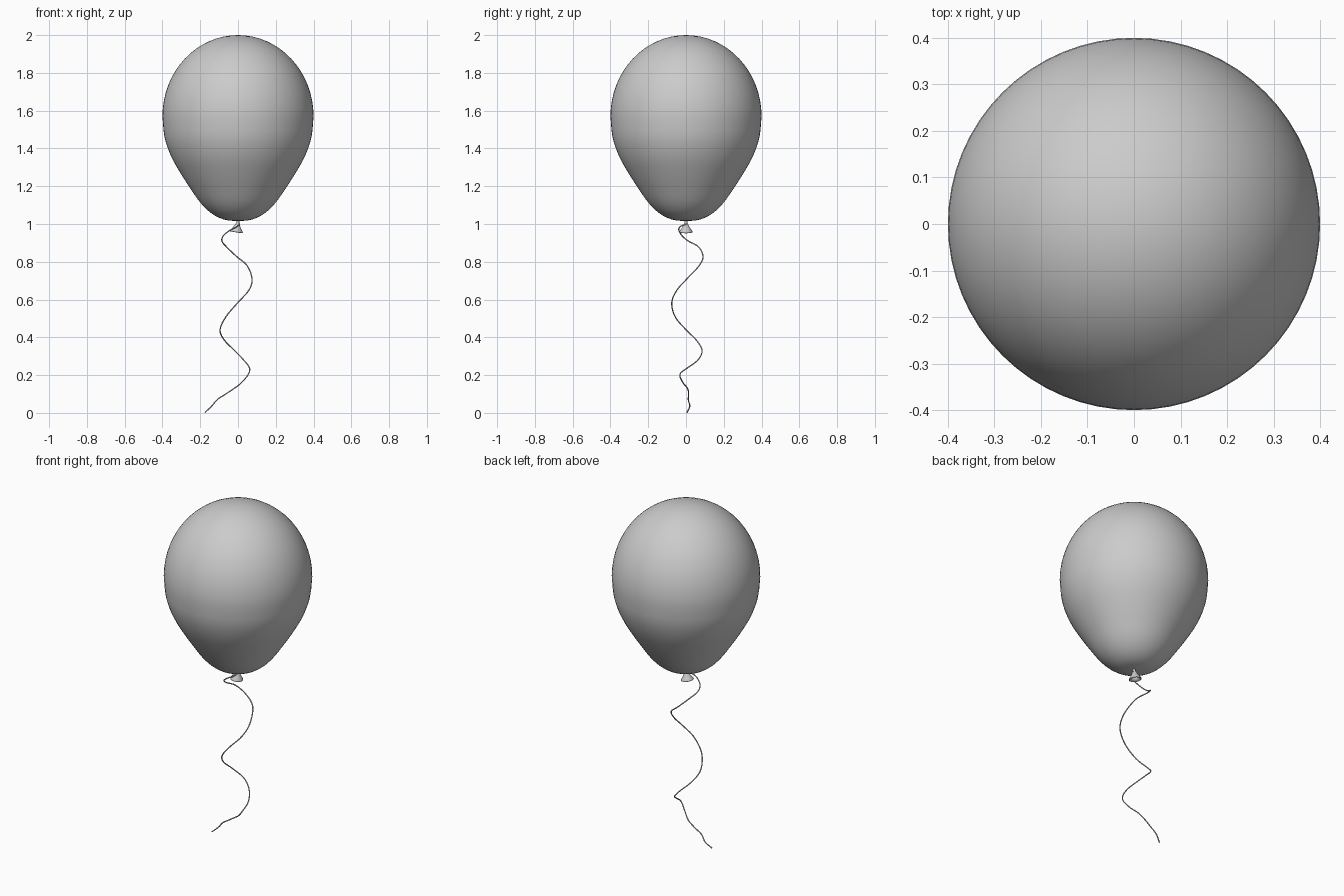
import bpy, bmesh, math
from mathutils import Vector, Matrix

if "Cube" in bpy.data.objects:
    bpy.data.objects.remove(bpy.data.objects["Cube"])


def smooth_path(pts, steps):
    """Catmull-Rom interpolation through a few control points."""
    pts = [Vector(p) for p in pts]
    ext = [2 * pts[0] - pts[1]] + pts + [2 * pts[-1] - pts[-2]]
    out = []
    for a, b, c, d in zip(ext, ext[1:], ext[2:], ext[3:]):
        for i in range(steps):
            t = i / steps
            out.append(0.5 * (2 * b + (c - a) * t + (2 * a - 5 * b + 4 * c - d) * t * t
                              + (3 * b - a - 3 * c + d) * t ** 3))
    return out + [pts[-1]]


def lathe(name, profile, segments):
    """Revolve (radius, z) points around the z axis."""
    bm = bmesh.new()
    vs = [bm.verts.new((r, 0, z)) for r, z in profile]
    es = [bm.edges.new(e) for e in zip(vs, vs[1:])]
    bmesh.ops.spin(bm, geom=vs + es, cent=(0, 0, 0), axis=(0, 0, 1),
                   angle=2 * math.pi, steps=segments)
    bmesh.ops.remove_doubles(bm, verts=bm.verts, dist=1e-5)
    bmesh.ops.recalc_face_normals(bm, faces=bm.faces)
    for f in bm.faces:
        f.smooth = True
    me = bpy.data.meshes.new(name)
    bm.to_mesh(me)
    bm.free()
    ob = bpy.data.objects.new(name, me)
    bpy.context.collection.objects.link(ob)
    return ob


# balloon body: elliptical dome above, tapering curve below
dome = [(0.4 * math.sin(a), 1.57 + 0.43 * math.cos(a))
        for a in (math.pi / 2 * i / 16 for i in range(16))]
taper = [(p.x, p.y) for p in smooth_path(
    [(0.4, 1.57), (0.389, 1.46), (0.355, 1.36), (0.305, 1.27), (0.25, 1.185),
     (0.197, 1.11), (0.14, 1.056), (0.075, 1.024), (0.0, 1.014)], 3)]
lathe("balloon_body", dome + taper, 64)

# tied neck: slightly tilted flared skirt, hollow underneath
neck = lathe("balloon_neck", [(0, 0.01), (0.007, 0.005), (0.008, -0.008), (0.014, -0.022),
                              (0.024, -0.039), (0.033, -0.051), (0.035, -0.057),
                              (0.031, -0.059), (0.022, -0.044), (0.01, -0.022),
                              (0.0, -0.018)], 24)
neck.matrix_world = Matrix.Translation((0, 0, 1.014)) @ Matrix.Rotation(math.radians(9), 4, 'Y')

# string: thin wavy tube
path = smooth_path([
    (0.008, 0.004, 1.0), (0.004, -0.012, 0.995), (-0.012, -0.034, 0.983),
    (-0.046, -0.037, 0.965), (-0.078, -0.02, 0.937),
    (-0.085, 0.012, 0.91), (-0.062, 0.065, 0.88), (-0.01, 0.09, 0.83), (0.048, 0.07, 0.78),
    (0.074, 0.005, 0.71), (0.058, -0.048, 0.65), (0.0, -0.075, 0.585), (-0.063, -0.058, 0.51),
    (-0.095, 0.0, 0.44), (-0.072, 0.055, 0.385), (-0.018, 0.085, 0.33), (0.03, 0.063, 0.28),
    (0.06, 0.01, 0.24), (0.055, -0.032, 0.205), (0.018, -0.016, 0.16), (-0.02, 0.008, 0.13),
    (-0.065, 0.014, 0.1), (-0.11, 0.012, 0.07), (-0.14, 0.02, 0.035), (-0.175, 0.005, 0.002)], 5)
cu = bpy.data.curves.new("string", 'CURVE')
cu.dimensions = '3D'
cu.bevel_depth = 0.0033
cu.bevel_resolution = 2
cu.use_fill_caps = True
sp = cu.splines.new('POLY')
sp.points.add(len(path) - 1)
for p, co in zip(sp.points, path):
    p.co = (*co, 1)
sp.use_smooth = True
bpy.context.collection.objects.link(bpy.data.objects.new("string", cu))
